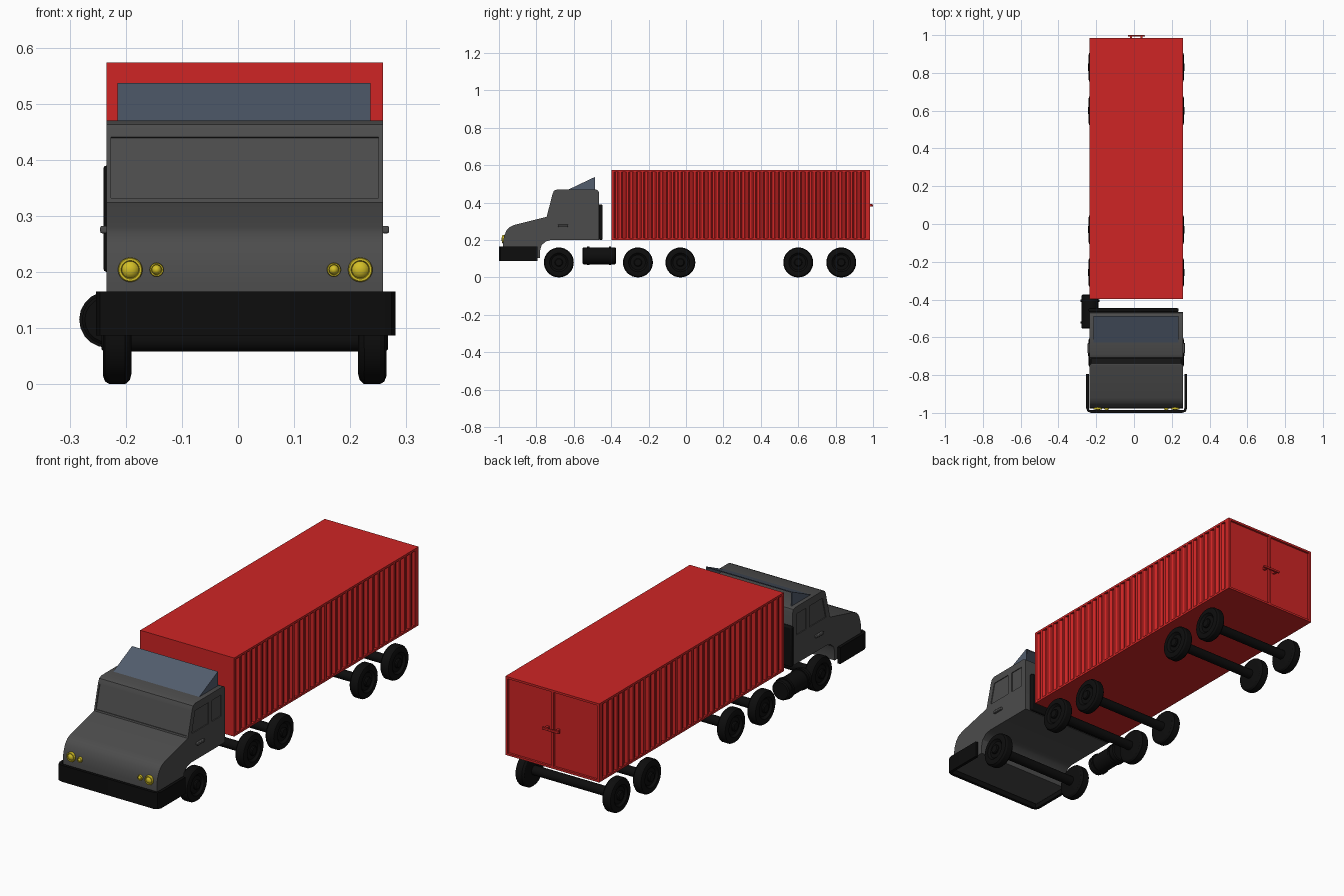
import bpy, bmesh, math
from mathutils import Vector, Matrix

if "Cube" in bpy.data.objects:
    bpy.data.objects.remove(bpy.data.objects["Cube"])

CX, HW = 0.012, 0.2465          # centre line and half width of the truck


def material(name, rgb):
    m = bpy.data.materials.new(name)
    m.diffuse_color = (*rgb, 1)
    m.use_nodes = True
    m.node_tree.nodes["Principled BSDF"].inputs["Base Color"].default_value = m.diffuse_color
    return m


RED = material("red", (0.62, 0.018, 0.018))
GREY = material("dark grey", (0.072, 0.072, 0.072))
BLACK = material("black", (0.004, 0.004, 0.004))
BLUE = material("blue glass", (0.085, 0.11, 0.155))
YELLOW = material("yellow", (0.65, 0.52, 0.02))


def finish(bm, name, mat, bevel=0, segments=2, smooth=True):
    bmesh.ops.recalc_face_normals(bm, faces=bm.faces)
    me = bpy.data.meshes.new(name)
    bm.to_mesh(me)
    bm.free()
    ob = bpy.data.objects.new(name, me)
    bpy.context.collection.objects.link(ob)
    me.materials.append(mat)
    if bevel:
        mod = ob.modifiers.new("bevel", 'BEVEL')
        mod.width, mod.segments, mod.limit_method = bevel, segments, 'ANGLE'
        mod.angle_limit = math.radians(40)
    if smooth:
        bpy.ops.object.select_all(action='DESELECT')
        ob.select_set(True)
        bpy.context.view_layer.objects.active = ob
        bpy.ops.object.shade_smooth_by_angle(angle=math.radians(30))
    return ob


def prism_bm(pts, axis, a, b):
    """Extrude a 2D outline: axis 'X' takes (y, z) points, axis 'Z' takes (x, y)."""
    bm = bmesh.new()
    place = (lambda p: (a, *p)) if axis == 'X' else (lambda p: (*p, a))
    f = bm.faces.new([bm.verts.new(place(p)) for p in pts])
    ext = bmesh.ops.extrude_face_region(bm, geom=[f])
    move = Vector((b - a, 0, 0)) if axis == 'X' else Vector((0, 0, b - a))
    bmesh.ops.translate(bm, vec=move, verts=[v for v in ext["geom"] if isinstance(v, bmesh.types.BMVert)])
    bmesh.ops.recalc_face_normals(bm, faces=bm.faces)
    return bm


def prism(name, pts, axis, a, b, mat, **kw):
    return finish(prism_bm(pts, axis, a, b), name, mat, **kw)


def box(name, x, y, z, mat, **kw):
    return prism(name, [(x[0], y[0]), (x[1], y[0]), (x[1], y[1]), (x[0], y[1])], 'Z', *z, mat, **kw)


def lathe(name, profile, loc, direction, mat, steps=32):
    """Spin (distance along axis, radius) points around the axis."""
    bm = bmesh.new()
    vs = [bm.verts.new((r, 0, d)) for d, r in profile]
    es = [bm.edges.new(p) for p in zip(vs, vs[1:])]
    bmesh.ops.spin(bm, geom=vs + es, cent=(0, 0, 0), axis=(0, 0, 1), angle=math.tau, steps=steps)
    bmesh.ops.remove_doubles(bm, verts=bm.verts, dist=1e-5)
    rot = Vector((0, 0, 1)).rotation_difference(Vector(direction)).to_matrix().to_4x4()
    bm.transform(Matrix.Translation(loc) @ rot)
    return finish(bm, name, mat)


def cut(target, name, pts, a, b):
    cutter = prism(name, pts, 'X', a, b, GREY, smooth=False)
    cutter.hide_render = True
    cutter.hide_set(True)
    mod = target.modifiers.new("cut", 'BOOLEAN')
    mod.operation, mod.object, mod.solver = 'DIFFERENCE', cutter, 'EXACT'


# Cab: side outline extruded across, windscreen inset
cab_outline = [(-0.978, 0.105), (-0.978, 0.18), (-0.974, 0.215), (-0.962, 0.248), (-0.945, 0.268),
               (-0.92, 0.280), (-0.745, 0.324), (-0.713, 0.448), (-0.706, 0.463), (-0.69, 0.47),
               (-0.483, 0.47), (-0.470, 0.465), (-0.465, 0.452), (-0.465, 0.2), (-0.722, 0.2),
               (-0.75, 0.192), (-0.772, 0.172), (-0.78, 0.145), (-0.78, 0.105)]
bm = prism_bm(cab_outline, 'X', CX - HW, CX + HW)
screen = [f for f in bm.faces if f.normal.y < -0.9 and f.calc_center_median().z > 0.33
          and f.calc_area() > 0.04]
bmesh.ops.inset_region(bm, faces=screen, thickness=0.011, depth=0)
bmesh.ops.inset_region(bm, faces=screen, thickness=0.001, depth=-0.004)
cab = finish(bm, "cab", GREY)

# Side windows (recessed), door seams and door handles
door_window = [(-0.715, 0.335), (-0.69, 0.435), (-0.59, 0.435), (-0.59, 0.335)]
rear_window = [(-0.565, 0.335), (-0.565, 0.435), (-0.495, 0.435), (-0.495, 0.335)]
for s, side in ((-1, "left"), (1, "right")):
    face = CX + s * HW
    cut(cab, side + "_door_window_cutter", door_window, face - s * 0.004, face + s * 0.02)
    cut(cab, side + "_rear_window_cutter", rear_window, face - s * 0.004, face + s * 0.02)
    xs = sorted((face - s * 0.002, face + s * 0.011))
    box(side + "_door_handle", xs, (-0.685, -0.63), (0.269, 0.282), GREY, bevel=0.003)

# Roof wind deflector: open wedge made of a sloping sheet and two cheeks
x0, x1 = -0.215, 0.236
prism("deflector_sheet", [(-0.63, 0.469), (-0.487, 0.537), (-0.487, 0.532), (-0.62, 0.469)],
      'X', x0, x1, BLUE, smooth=False)
for name, a in (("left", x0), ("right", x1 - 0.004)):
    prism(name + "_deflector_cheek", [(-0.629, 0.469), (-0.487, 0.5365), (-0.487, 0.469)],
          'X', a, a + 0.004, BLUE, smooth=False)

# Black panel behind the cab
box("cab_back_panel", (-0.24, 0.236), (-0.466, -0.446), (0.2, 0.39), BLACK, bevel=0.006)

# Wrap-around bumper
BX, BW, T = 0.014, 0.267, 0.014
half = [(BW, -0.795), (BW, -0.975), (BW - 0.007, -0.993), (BW - 0.025, -1.0)]
inner = [(BW - 0.027, -1.0 + T), (BW - 0.017, -0.985), (BW - T, -0.972), (BW - T, -0.795)]
outline = ([(BX + x, y) for x, y in half] + [(BX - x, y) for x, y in reversed(half)]
           + [(BX - x, y) for x, y in reversed(inner)] + [(BX + x, y) for x, y in inner])
prism("bumper", outline, 'Z', 0.087, 0.165, BLACK)

# Headlights: a large and a small stepped lamp on each side
for s, side in ((-1, "left"), (1, "right")):
    for label, off, r in (("headlight", 0.205, 0.022), ("small_light", 0.158, 0.0125)):
        lathe(side + "_" + label,
              [(-0.02, r), (0.003, r), (0.006, r * 0.92), (0.006, r * 0.75), (0.002, r * 0.68),
               (0.006, r * 0.55), (0.009, r * 0.3), (0.010, 0)],
              (CX + 0.001 + s * off, -0.977, 0.204), (0, -1, 0), YELLOW, 20)

# Fuel tank with straps
lathe("fuel_tank", [(-0.09, 0), (-0.09, 0.040), (-0.085, 0.045), (0.085, 0.045), (0.09, 0.040), (0.09, 0)],
      (-0.233, -0.464, 0.115), (0, 1, 0), BLACK, 20)
for i, y in enumerate((-0.522, -0.406)):
    lathe(f"tank_strap_{i + 1}", [(-0.006, 0.04), (-0.006, 0.050), (0.006, 0.050), (0.006, 0.04)],
          (-0.233, y, 0.115), (0, 1, 0), BLACK, 20)

# Wheels and axles
tyre = [(-0.025, 0.0), (-0.025, 0.062), (-0.022, 0.073), (-0.014, 0.08), (0.014, 0.08), (0.022, 0.075),
        (0.026, 0.064), (0.025, 0.050), (0.020, 0.046), (0.016, 0.040), (0.018, 0.026), (0.018, 0.0)]
for i, y in enumerate((-0.68, -0.257, -0.03, 0.60, 0.83)):
    for s, side in ((-1, "left"), (1, "right")):
        lathe(f"{side}_wheel_{i + 1}", tyre, (CX + s * 0.227, y, 0.08), (s, 0, 0), BLACK)
    lathe(f"axle_{i + 1}", [(-0.255, 0), (-0.255, 0.018), (-0.251, 0.022), (0.251, 0.022), (0.255, 0.018), (0.255, 0)],
          (CX, y, 0.08), (1, 0, 0), BLACK, 20)

# Trailer: corrugated walls as one outline, extruded up
Y0, Y1, Z0, Z1, RIBS = -0.398, 0.985, 0.2, 0.573, 34
start, end = Y0 + 0.012, Y1 - 0.014
step = (end - start) / RIBS
wall = [(HW, Y0)]
for i in range(RIBS):
    y = start + i * step
    wall += [(HW, y), (HW - 0.012, y + step * 0.2), (HW - 0.012, y + step * 0.5), (HW, y + step * 0.7)]
wall += [(HW, end), (HW, Y1 - 0.010)]
outline = [(CX + x, y) for x, y in wall] + [(CX - x, y) for x, y in reversed(wall)]
prism("trailer_body", outline, 'Z', Z0 + 0.004, Z1 - 0.004, RED, smooth=False)
full = (CX - HW, CX + HW)
box("trailer_roof", full, (Y0, Y1), (Z1 - 0.010, Z1), RED, smooth=False)
box("trailer_floor", full, (Y0, Y1), (Z0, Z0 + 0.010), RED, smooth=False)

# Rear door frame, centre post and latch
for name, x in (("left_door_post", CX - HW), ("centre_door_post", CX - 0.006), ("right_door_post", CX + HW - 0.012)):
    box(name, (x, x + 0.012), (Y1 - 0.014, Y1), (Z0, Z1), RED, smooth=False)
box("door_latch", (CX - 0.045, CX + 0.045), (0.992, 1.0), (0.38, 0.391), RED, bevel=0.002)
for s in (-1, 1):
    x = CX + s * 0.028
    box("latch_mount", (x - 0.006, x + 0.006), (0.972, 0.995), (0.379, 0.392), RED, smooth=False)
